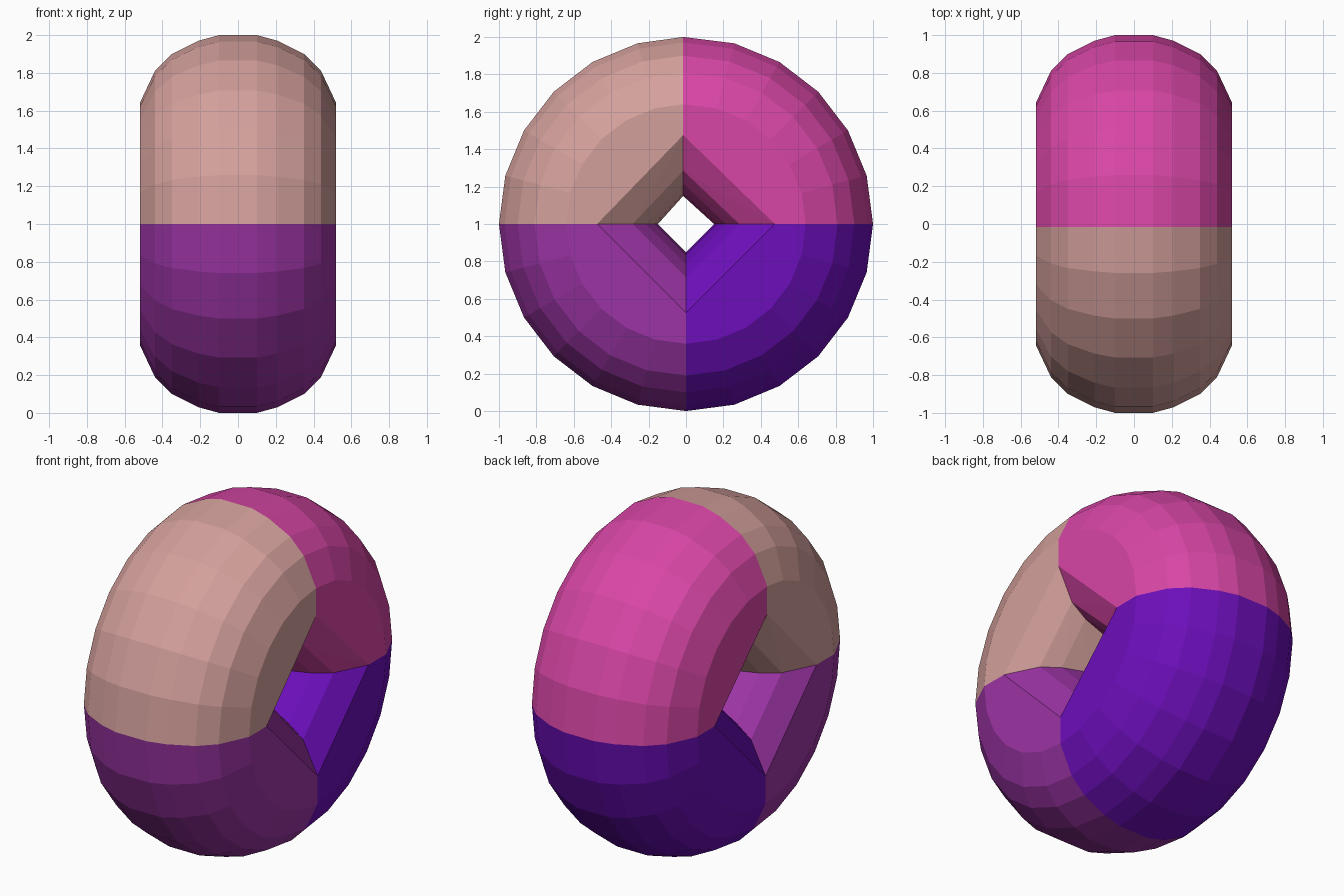
import bpy, bmesh, math

cube = bpy.data.objects.get("Cube")
if cube:
    bpy.data.objects.remove(cube, do_unlink=True)


def material(name, rgb):
    """Flat material from 0-255 display colour, stored as linear values."""
    lin = [((c / 255 + 0.055) / 1.055) ** 2.4 for c in rgb] + [1.0]
    m = bpy.data.materials.new(name)
    m.use_nodes = True
    m.diffuse_color = lin
    bsdf = next(n for n in m.node_tree.nodes if n.type == 'BSDF_PRINCIPLED')
    bsdf.inputs["Base Color"].default_value = lin
    bsdf.inputs["Roughness"].default_value = 0.8
    return m


# Half cross-section of the ring: (x, distance from the ring axis)
HALF = [(0.10, 1.0), (0.21, 0.97), (0.35, 0.90), (0.44, 0.81), (0.52, 0.64),
        (0.52, 0.475), (0.425, 0.285), (0.33, 0.215), (0.20, 0.165), (0.08, 0.15)]
SECTION = HALF + [(-x, r) for x, r in HALF]
STEPS = 6            # facets along each quarter
TOP_SEAM = -0.015    # the upper seam sits slightly forward


def quarter(name, start, mat):
    """Convex quarter of the ring: rounded outside, straight across the hole."""
    bm = bmesh.new()
    for i in range(STEPS + 1):
        deg = start + 90 * i / STEPS
        a = math.radians(deg)
        for x, r in SECTION:
            y = TOP_SEAM if deg == 90 else r * math.cos(a)
            bm.verts.new((x, y, 1 + r * math.sin(a)))
    hull = bmesh.ops.convex_hull(bm, input=bm.verts[:])
    inside = {v for v in hull["geom_interior"] + hull["geom_unused"]
              if isinstance(v, bmesh.types.BMVert)}
    bmesh.ops.delete(bm, geom=list(inside), context='VERTS')
    # merge coplanar triangles into clean faces
    bmesh.ops.dissolve_limit(bm, angle_limit=math.radians(1),
                             verts=bm.verts[:], edges=bm.edges[:])
    bmesh.ops.recalc_face_normals(bm, faces=bm.faces[:])
    mesh = bpy.data.meshes.new(name)
    bm.to_mesh(mesh)
    bm.free()
    mesh.materials.append(mat)
    ob = bpy.data.objects.new(name, mesh)
    bpy.context.collection.objects.link(ob)
    return ob


# Four coloured quarters, counted from the back (+y) upward
parts = [
    quarter("upper_back_quarter", 0, material("pink", (216, 70, 166))),
    quarter("upper_front_quarter", 90, material("dusty rose", (212, 160, 156))),
    quarter("lower_front_quarter", 180, material("purple", (156, 52, 165))),
    quarter("lower_back_quarter", 270, material("indigo", (108, 14, 186))),
]

# Soft shading on the rounded outside, sharp at the caps and inner bevels
for ob in bpy.context.view_layer.objects:
    ob.select_set(ob in parts)
bpy.context.view_layer.objects.active = parts[0]
bpy.ops.object.shade_smooth_by_angle(angle=math.radians(26))
